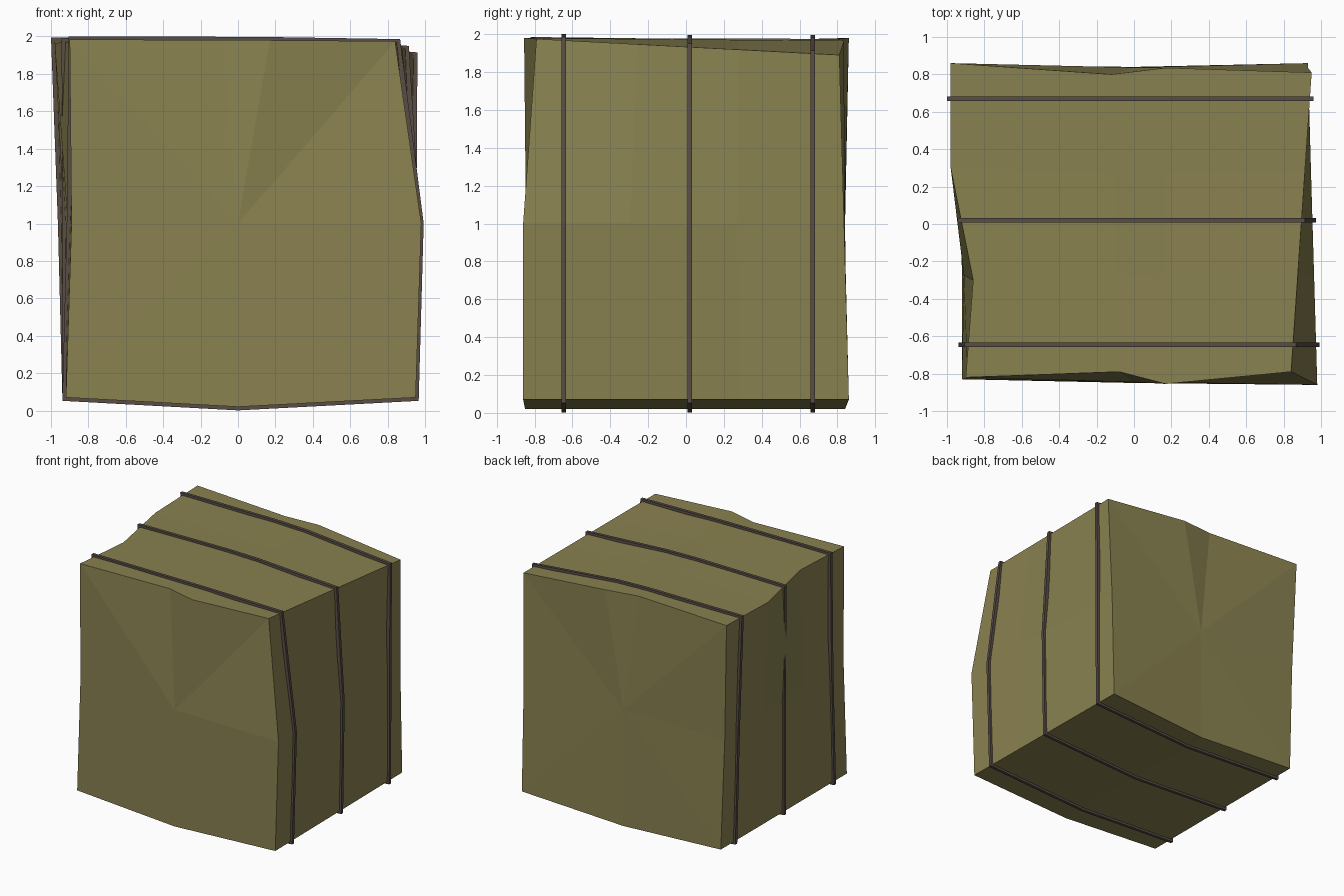
import bpy
from mathutils import Vector

if "Cube" in bpy.data.objects:
    bpy.data.objects.remove(bpy.data.objects["Cube"])

# End outlines of the bale (x, y, z): bottom left, bottom mid, bottom right,
# right mid, top right, two top points, top left, left mid
FRONT = [(-.92, -.83, .07), (0, -.85, .02), (.95, -.86, .07), (.98, -.86, 1),
         (.84, -.79, 1.975), (.17, -.855, 1.98), (-.08, -.79, 1.98),
         (-.9, -.82, 1.985), (-.89, -.83, 1)]
BACK = [(-.92, .85, .07), (0, .84, .02), (.93, .86, .07), (.93, .835, 1),
        (.95, .81, 1.89), (.17, .835, 1.965), (-.12, .8, 1.975),
        (-.98, .86, 1.98), (-.95, .84, 1)]
TOP_LEFT = {1: (-.86, -.3, 1.975), 2: (-.98, .3, 1.965)}   # dents in one edge
N = len(FRONT)


def station(k):
    ring = [Vector(a).lerp(Vector(b), k / 3) for a, b in zip(FRONT, BACK)]
    if k in TOP_LEFT:
        ring[7] = Vector(TOP_LEFT[k])
    return ring


def make(name, verts, faces, color):
    mesh = bpy.data.meshes.new(name)
    mesh.from_pydata([tuple(v) for v in verts], [], faces)
    mesh.update()
    obj = bpy.data.objects.new(name, mesh)
    bpy.context.collection.objects.link(obj)
    mat = bpy.data.materials.new(name + "_material")
    mat.diffuse_color = color
    mat.use_nodes = True
    mat.node_tree.nodes["Principled BSDF"].inputs["Base Color"].default_value = mat.diffuse_color
    mesh.materials.append(mat)
    return obj


def bridge(a, b, n):
    return [(a + i, a + (i + 1) % n, b + (i + 1) % n, b + i) for i in range(n)]


# Bale body: four rings along y, closed by fans
RINGS = [station(k) for k in range(4)]
verts = [v for r in RINGS for v in r] + [Vector((0, -.845, 1)), Vector((0, .837, 1))]
faces = []
for k in range(3):
    faces += [f[::-1] for f in bridge(k * N, (k + 1) * N, N)]
for i in range(N):
    j = (i + 1) % N
    faces.append((i, j, 4 * N))
    faces.append((3 * N + j, 3 * N + i, 4 * N + 1))
faces = [f if len(f) == 3 else f[::-1] for f in faces]
# Outward winding for the sides
faces = [f if len(f) == 3 else f[::-1] for f in faces]
make("bale", verts, faces, (.25, .22, .08, 1))


def section(y):
    # Slice of the bale at y, as (x, z) points
    pts = []
    for i in range(N):
        for a, b in zip(RINGS, RINGS[1:]):
            if a[i].y <= y <= b[i].y:
                p = a[i].lerp(b[i], (y - a[i].y) / (b[i].y - a[i].y))
                pts.append(Vector((p.x, p.z)))
                break
    return pts


def offset(pts, d):
    # Push a counter-clockwise outline outward with mitred corners
    out = []
    for i, p in enumerate(pts):
        e1 = (p - pts[i - 1]).normalized()
        e2 = (pts[(i + 1) % len(pts)] - p).normalized()
        n1, n2 = Vector((e1.y, -e1.x)), Vector((e2.y, -e2.x))
        out.append(p + (n1 + n2) * d / (1 + n1.dot(n2)))
    return out


# Straps: rectangular bands following the bale section
for name, y in (("front_strap", -.645), ("middle_strap", .02), ("back_strap", .67)):
    pts = section(y)
    inner, outer = offset(pts, -.01), offset(pts, .019)
    loops = [(inner, -.0125), (outer, -.0125), (outer, .0125), (inner, .0125)]
    verts = [Vector((p.x, y + dy, p.y)) for ring, dy in loops for p in ring]
    faces = []
    for k in range(4):
        faces += bridge(k * N, (k + 1) % 4 * N, N)
    make(name, verts, [f for f in faces], (.1, .075, .062, 1))
